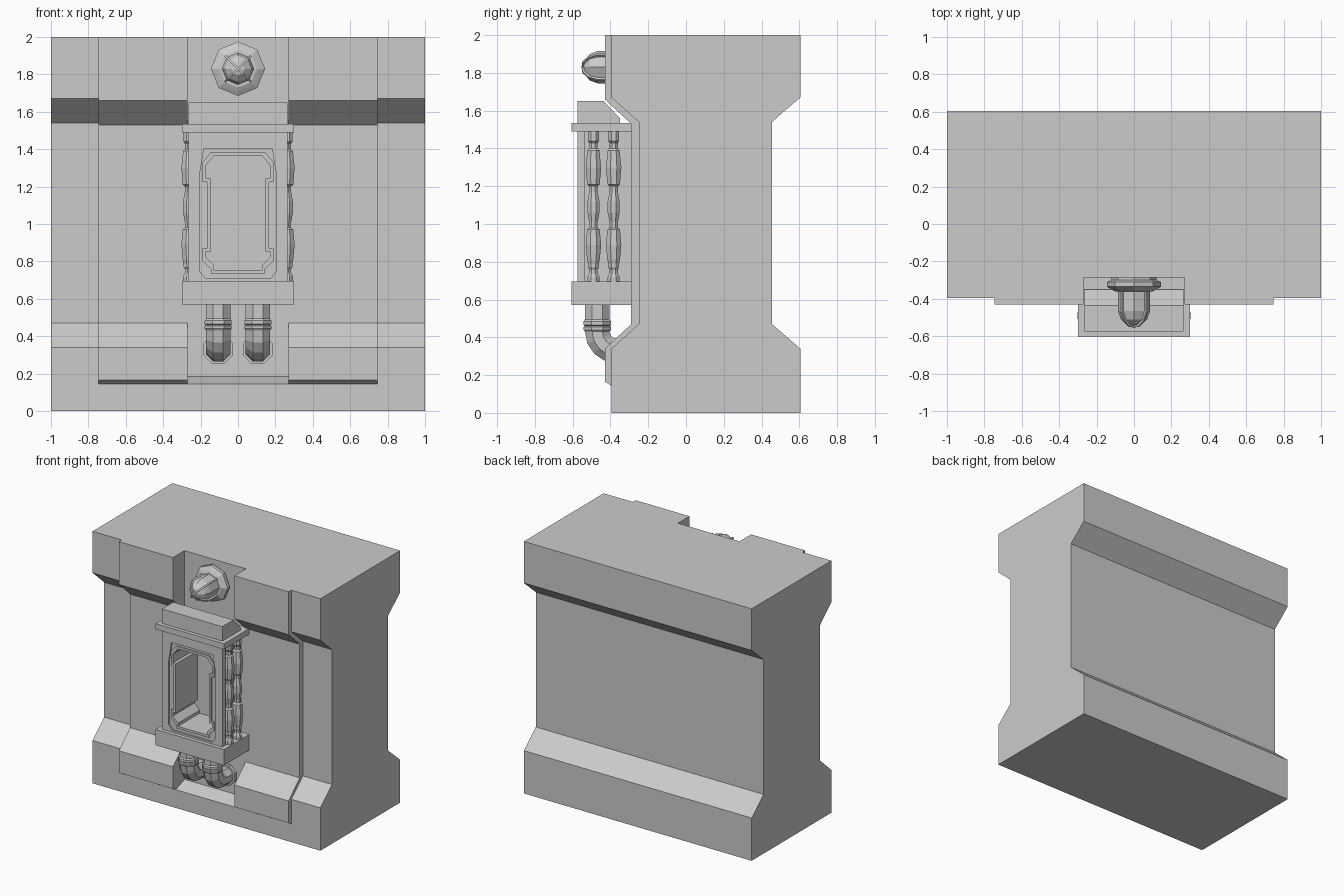
import bpy, bmesh
from math import sin, cos, pi
from mathutils import Vector

if "Cube" in bpy.data.objects:
    bpy.data.objects.remove(bpy.data.objects["Cube"])

grey = bpy.data.materials.new("plain_grey")
grey.use_nodes = True
grey.diffuse_color = (0.6, 0.6, 0.6, 1)
grey.node_tree.nodes["Principled BSDF"].inputs["Base Color"].default_value = (0.6, 0.6, 0.6, 1)


def rings(name, loops):
    """Bridge successive loops of points and cap both ends."""
    bm = bmesh.new()
    rows = [[bm.verts.new(p) for p in loop] for loop in loops]
    n = len(rows[0])
    for a, b in zip(rows, rows[1:]):
        for i in range(n):
            j = (i + 1) % n
            bm.faces.new((a[i], a[j], b[j], b[i]))
    bm.faces.new(rows[0])
    bm.faces.new(rows[-1])
    bmesh.ops.recalc_face_normals(bm, faces=bm.faces)
    mesh = bpy.data.meshes.new(name)
    bm.to_mesh(mesh)
    bm.free()
    mesh.materials.append(grey)
    ob = bpy.data.objects.new(name, mesh)
    bpy.context.collection.objects.link(ob)
    return ob


def prism(name, pts, axis, start, end):
    """Extrude an outline along x (outline in y, z) or y (outline in x, z)."""
    if axis == "x":
        return rings(name, [[(t, u, v) for u, v in pts] for t in (start, end)])
    return rings(name, [[(u, t, v) for u, v in pts] for t in (start, end)])


def box(name, w, y0, y1, z0, z1):
    return prism(name, [(y0, z0), (y1, z0), (y1, z1), (y0, z1)], "x", -w, w)


def circle(centre, u, v, r, phase, sides=8):
    angles = [2 * pi * (i + phase) / sides for i in range(sides)]
    return [Vector(centre) + Vector(u) * r * cos(a) + Vector(v) * r * sin(a) for a in angles]


def cut(target, cutter):
    mod = target.modifiers.new("cut", "BOOLEAN")
    mod.object = cutter
    mod.operation = "DIFFERENCE"
    mod.solver = "EXACT"
    bpy.context.view_layer.objects.active = target
    bpy.ops.object.modifier_apply(modifier=mod.name)
    bpy.data.objects.remove(cutter)


def mirrored(half):
    return half + [(-x, z) for x, z in reversed(half)]


X, Y, Z = (1, 0, 0), (0, 1, 0), (0, 0, 1)

# Wall block with a waisted section and a notch in the middle of the front
wall = prism("wall_block", [
    (-0.395, 0), (0.605, 0), (0.605, 0.34), (0.455, 0.47), (0.455, 1.54), (0.605, 1.67),
    (0.605, 2), (-0.395, 2), (-0.395, 1.67), (-0.25, 1.54), (-0.25, 0.47), (-0.395, 0.34)],
    "x", -1, 1)
cut(wall, box("notch_cutter", 0.27, -1, -0.25, 0.145, 2.5))
prism("notch_panel", [(-0.395, 0.145), (-0.285, 0.185), (-0.285, 2), (-0.25, 2), (-0.25, 0.145)],
      "x", -0.27, 0.27)

# Raised facing plates on each side of the notch
plate = [(-0.395, 0.145), (-0.43, 0.165), (-0.43, 0.34), (-0.29, 0.47), (-0.29, 1.53),
         (-0.43, 1.66), (-0.43, 2), (-0.395, 2), (-0.395, 1.67), (-0.25, 1.54),
         (-0.25, 0.47), (-0.395, 0.34)]
for side, s in (("left", 1), ("right", -1)):
    prism(side + "_facing_plate", plate, "x", s * 0.27, s * 0.745)

# Cabinet
box("cabinet_base", 0.3, -0.605, -0.285, 0.57, 0.695)
box("cabinet_cornice", 0.3, -0.605, -0.285, 1.49, 1.535)
prism("cabinet_lid", [(-0.575, 1.535), (-0.575, 1.65), (-0.435, 1.65), (-0.35, 1.56),
                      (-0.35, 1.535)], "x", -0.265, 0.265)
carcass = box("cabinet_carcass", 0.225, -0.537, -0.285, 0.69, 1.495)
front = box("cabinet_front", 0.265, -0.575, -0.535, 0.69, 1.495)


def opening(d):
    """Stepped door outline, inset by d."""
    w, n, top, low, c = 0.19 - d, 0.165 - d, 1.385 - d, 0.735 + d, 0.045
    return mirrored([(w - c, low), (w - c, low + 0.025), (w, low + 0.07), (w, 0.87 - d),
                     (n, 0.87 - d), (n, 1.225 + d), (w, 1.225 + d), (w, top - c - 0.01),
                     (w - c, top)])


# Door surround, stepped frame and hollow interior
surround = mirrored([(0.175, 0.71), (0.207, 0.75), (0.207, 1.25), (0.182, 1.405)])
cut(front, prism("surround_cutter", surround, "y", -0.7, -0.563))
frame = prism("door_frame", opening(0), "y", -0.572, -0.555)
for part in (carcass, front, frame):
    cut(part, prism("opening_cutter", opening(0.018), "y", -0.8, -0.3))

# Turned balusters on the cabinet sides: (radius, height)
turning = [(0.034, 0.69), (0.034, 0.72), (0.024, 0.74), (0.024, 0.76), (0.031, 0.77),
           (0.031, 0.79), (0.036, 0.81), (0.044, 0.89), (0.036, 0.97), (0.024, 0.98),
           (0.024, 1.01), (0.034, 1.06), (0.034, 1.12), (0.024, 1.17), (0.024, 1.2),
           (0.036, 1.21), (0.044, 1.3), (0.034, 1.39), (0.024, 1.4), (0.024, 1.43),
           (0.032, 1.44), (0.032, 1.495)]
for side, x in (("left", 0.262), ("right", -0.262)):
    for place, y in (("front", -0.49), ("rear", -0.383)):
        rings(f"{side}_{place}_baluster",
              [circle((x, y, z), X, Y, r, 0.5) for r, z in turning])

# Pipes below the cabinet, bending back into the wall
for side, x in (("left", 0.106), ("right", -0.106)):
    straight = [(0.07, 0.58), (0.07, 0.495), (0.078, 0.485), (0.078, 0.465), (0.072, 0.46),
                (0.078, 0.455), (0.078, 0.44), (0.07, 0.43)]
    loops = [circle((x, -0.47, z), X, Y, r, 0.5) for r, z in straight]
    for i in range(5):
        a = i * pi / 8
        centre = (x, -0.37 - 0.1 * cos(a), 0.43 - 0.1 * sin(a))
        loops.append(circle(centre, X, (0, cos(a), sin(a)), 0.07, 0.5))
    loops.append(circle((x, -0.27, 0.33), X, Z, 0.07, 0.5))
    rings(side + "_pipe", loops)
    rings(side + "_pipe_flange",
          [circle((x, y, 0.33), X, Z, 0.085, 0.5) for y in (-0.31, -0.27)])

# Lamp: octagonal mount, faceted dome and crossed guard bars
lamp_z = 1.83
mount = [(0.12, -0.28), (0.12, -0.3), (0.145, -0.31), (0.145, -0.335), (0.12, -0.35), (0.1, -0.36)]
dome = [(0.086, -0.35), (0.086, -0.465), (0.07, -0.51), (0.035, -0.538), (0.006, -0.543)]
for name, profile in (("lamp_mount", mount), ("lamp_dome", dome)):
    rings(name, [circle((0, y, lamp_z), X, Z, r, 0) for r, y in profile])

arch = [(0.098, -0.355), (0.098, -0.47), (0.075, -0.52), (0.038, -0.548), (0, -0.553)]
inner = [(0.084, -0.355), (0.084, -0.465), (0.065, -0.508), (0.033, -0.535), (0, -0.54)]
for name, angle in (("rising_guard_bar", pi / 4), ("falling_guard_bar", -pi / 4)):
    along = Vector((cos(angle), 0, sin(angle)))
    across = Vector((-sin(angle), 0, cos(angle))) * 0.006
    hub = Vector((0, 0, lamp_z))
    pairs = list(zip(arch, inner))
    path = [(1, o, i) for o, i in pairs] + [(-1, o, i) for o, i in reversed(pairs[:-1])]
    rings(name, [[hub + along * s * r + Vector((0, y, 0)) + across * k
                  for r, y, k in ((*o, 1), (*o, -1), (*i, -1), (*i, 1))]
                 for s, o, i in path])
